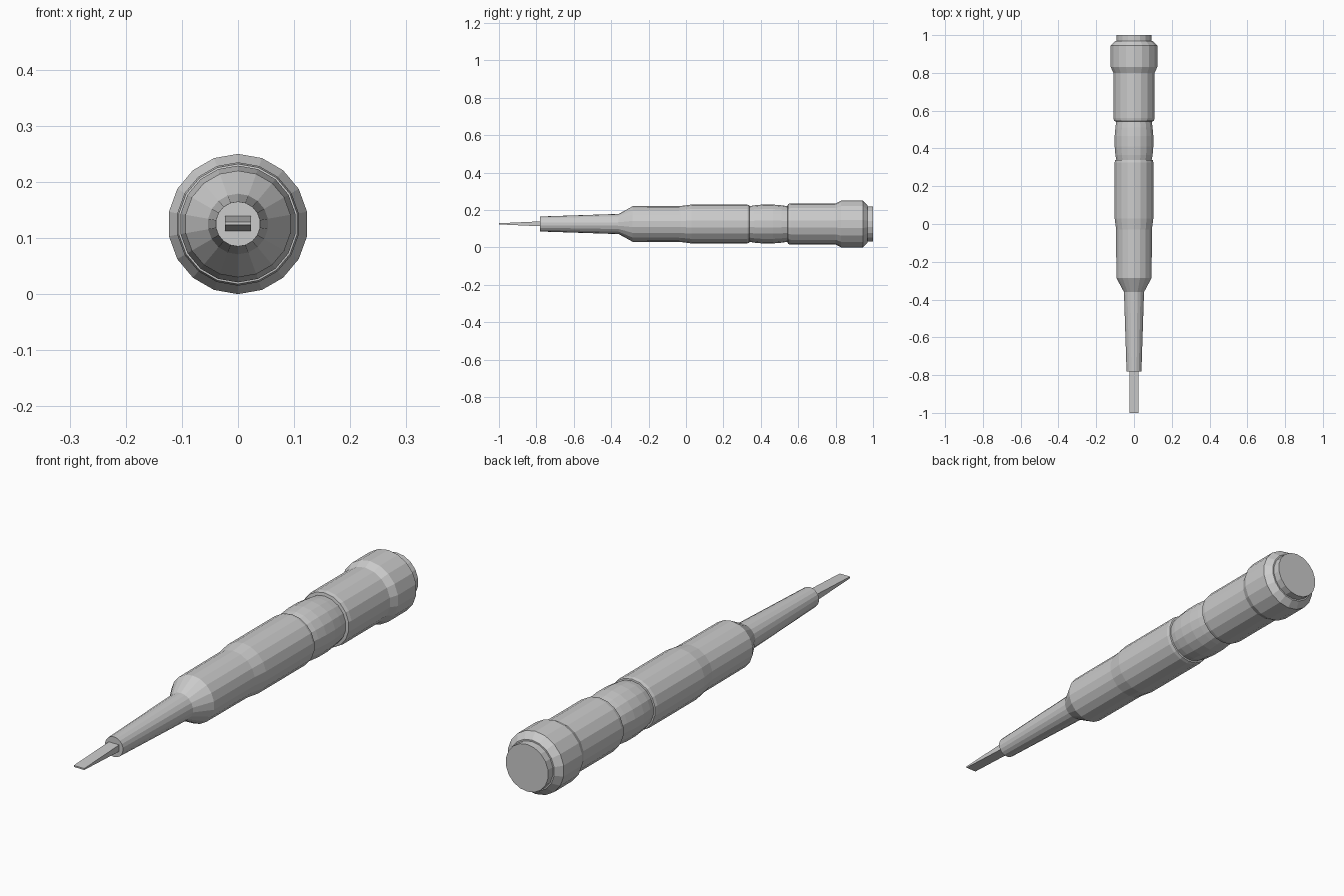
import bpy, bmesh, math

if "Cube" in bpy.data.objects:
    bpy.data.objects.remove(bpy.data.objects["Cube"])

CZ = 0.125   # height of the tool's axis
SIDES = 18


def lathe(name, profile):
    """Spin (y, radius) points about the tool axis and cap both ends."""
    bm = bmesh.new()
    rings = []
    for y, r in profile:
        ring = []
        for i in range(SIDES):
            a = 2 * math.pi * i / SIDES
            ring.append(bm.verts.new((r * math.sin(a), y, CZ + r * math.cos(a))))
        rings.append(ring)
    for a, b in zip(rings, rings[1:]):
        for i in range(SIDES):
            j = (i + 1) % SIDES
            bm.faces.new((a[i], a[j], b[j], b[i]))
    bm.faces.new(rings[0])
    bm.faces.new(rings[-1])
    return finish(name, bm)


def finish(name, bm):
    bmesh.ops.recalc_face_normals(bm, faces=bm.faces)
    mesh = bpy.data.meshes.new(name)
    bm.to_mesh(mesh)
    bm.free()
    obj = bpy.data.objects.new(name, mesh)
    bpy.context.collection.objects.link(obj)
    return obj


# Tapered sleeve, shoulder and front grip
lathe("front_grip", [(-0.78, 0.04), (-0.36, 0.054), (-0.285, 0.095), (-0.03, 0.096),
                     (0.03, 0.104), (0.325, 0.104), (0.338, 0.101), (0.34, 0.09)])

# Bulging waist between the two grips
lathe("waist", [(0.335, 0.094), (0.365, 0.1), (0.41, 0.104), (0.465, 0.104),
                (0.51, 0.1), (0.545, 0.095), (0.56, 0.095)])

# Rear grip flaring into the collar
lathe("rear_grip", [(0.543, 0.095), (0.545, 0.107), (0.56, 0.11), (0.8, 0.11),
                    (0.83, 0.125), (0.945, 0.125), (0.97, 0.1)])

# End cap
lathe("end_cap", [(0.94, 0.094), (1.0, 0.094)])

# Flat blade, a box thinned towards its tip
bm = bmesh.new()
bmesh.ops.create_cube(bm, size=1.0)
for v in bm.verts:
    tip = v.co.y < 0
    v.co.x *= 0.046
    v.co.z = CZ + 0.001 + v.co.z * (0.006 if tip else 0.027)
    v.co.y = -1.0 if tip else -0.77
finish("blade", bm)
